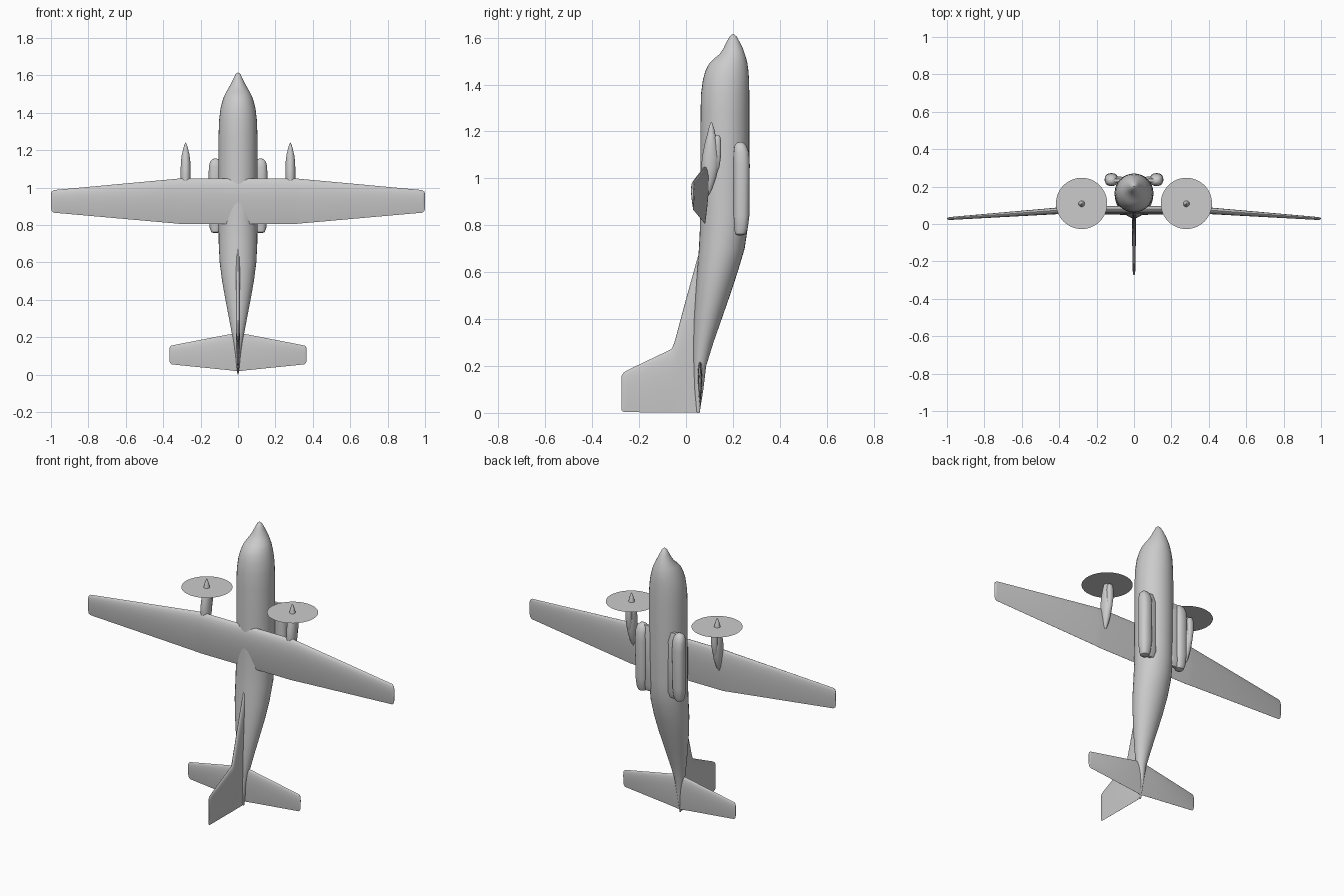
import bpy, bmesh
from math import sin, cos, pi, copysign


def make_object(name, rings, angle=40):
    """Skin a list of closed rings, cap both ends, shade smooth."""
    bm = bmesh.new()
    rows = [[bm.verts.new(p) for p in r] for r in rings]
    n = len(rows[0])
    for a, b in zip(rows, rows[1:]):
        for i in range(n):
            j = (i + 1) % n
            bm.faces.new((a[i], a[j], b[j], b[i]))
    bm.faces.new(rows[0])
    bm.faces.new(rows[-1])
    bmesh.ops.recalc_face_normals(bm, faces=bm.faces)
    me = bpy.data.meshes.new(name)
    bm.to_mesh(me)
    bm.free()
    ob = bpy.data.objects.new(name, me)
    bpy.context.collection.objects.link(ob)
    bpy.ops.object.select_all(action='DESELECT')
    ob.select_set(True)
    bpy.context.view_layer.objects.active = ob
    bpy.ops.object.shade_smooth_by_angle(angle=angle * pi / 180)
    return ob


def body(name, stations, x=0, n=32, power=1.0):
    """Upright body; stations are (z, y_min, y_max, half_width)."""
    rings = []
    for z, y0, y1, w in stations:
        ring = []
        for i in range(n):
            t = 2 * pi * i / n
            c, s = (copysign(abs(v) ** power, v) for v in (cos(t), sin(t)))
            ring.append((x + w * c, (y0 + y1) / 2 + (y1 - y0) / 2 * s, z))
        rings.append(ring)
    return make_object(name, rings)


def airfoil(z_te, z_le, thick, upper=0.5, n=12):
    """Closed section as (z, offset) pairs, upper side is negative offset."""
    us = [(1 - cos(pi * i / n)) / 2 for i in range(n + 1)]

    def t(u):
        return thick * 10 * (.2969 * u ** .5 - .126 * u - .3516 * u * u
                             + .2843 * u ** 3 - .1015 * u ** 4)
    chord = z_le - z_te
    pts = [(z_le - u * chord, -t(u) * upper) for u in us]
    return pts + [(z_le - u * chord, t(u) * (1 - upper)) for u in us[-1:0:-1]]


def wing(name, half, upper=0.5):
    """Full span surface; half sections are (x, y, z_te, z_le, thickness)."""
    secs = [(-s[0],) + s[1:] for s in half[::-1] if s[0] > 0] + half
    return make_object(name, [[(x, y + o, z) for z, o in airfoil(a, b, t * .5 / .5005, upper)]
                              for x, y, a, b, t in secs], 50)


# fuselage with stepped windscreen and upswept tail
body("fuselage", [
    (1.615, .198, .204, .003), (1.605, .186, .216, .014), (1.58, .172, .230, .026),
    (1.555, .160, .242, .038), (1.53, .143, .251, .052), (1.51, .119, .257, .064),
    (1.49, .099, .262, .074), (1.46, .083, .266, .084), (1.42, .072, .269, .094),
    (1.36, .064, .270, .101), (1.28, .062, .270, .104), (1.05, .061, .270, .104),
    (.85, .060, .266, .104), (.78, .059, .262, .104), (.70, .055, .250, .103),
    (.60, .047, .220, .098), (.50, .040, .187, .085), (.40, .034, .152, .067),
    (.30, .031, .117, .048), (.20, .032, .086, .029), (.10, .036, .074, .013),
    (.0, .046, .058, .003)])

# main wing with dihedral outer panels
wing("main_wing", [
    (0, .081, .805, 1.05, .040), (.30, .081, .805, 1.05, .040),
    (.34, .079, .809, 1.046, .038), (.985, .031, .866, .987, .016),
    (.996, .030, .874, .978, .011), (1.0, .030, .89, .965, .003)], .6)

# tailplane
wing("tailplane", [
    (0, .060, .018, .222, .022), (.05, .060, .024, .215, .022),
    (.355, .060, .055, .156, .014), (.363, .060, .062, .15, .009),
    (.367, .060, .075, .138, .003)])

# vertical fin with long dorsal fillet
fin = [(.06, .002, .70, .024), (.0, .002, .485, .024), (-.05, .002, .298, .022),
       (-.062, .002, .272, .021), (-.25, .003, .182, .014),
       (-.266, .004, .172, .012), (-.274, .01, .16, .004)]
make_object("vertical_fin", [[(o, y, z) for z, o in airfoil(a, b, t)]
                             for y, a, b, t in fin], 50)

for side, tag in ((1, "right"), (-1, "left")):
    x = side * .28
    # landing gear fairing on the belly flank
    body("gear_fairing_" + tag, [
        (.757, .220, .240, .008), (.762, .210, .254, .022), (.785, .206, .263, .030),
        (.84, .203, .270, .035), (1.06, .203, .272, .036), (1.11, .203, .269, .035),
        (1.14, .207, .258, .028), (1.152, .217, .246, .016), (1.156, .227, .237, .004)],
        side * .121, 24, .85)
    # saddle joining the fairing to the hull
    body("fairing_saddle_" + tag, [
        (.765, .222, .240, .03), (.80, .217, .252, .04), (1.10, .217, .254, .04),
        (1.15, .225, .242, .03)], side * .085, 16, .8)
    # engine nacelle, ending under the wing
    body("nacelle_" + tag, [
        (.925, .088, .096, .004), (.95, .078, .110, .014), (1.0, .070, .128, .023),
        (1.05, .066, .140, .027), (1.09, .068, .142, .027), (1.14, .078, .136, .025),
        (1.18, .088, .128, .020), (1.19, .091, .126, .017)], x, 20)
    # chin air intake
    body("intake_" + tag, [
        (1.0, .110, .124, .006), (1.05, .112, .143, .015), (1.10, .115, .150, .018),
        (1.15, .118, .150, .018), (1.175, .120, .147, .016), (1.182, .123, .143, .012)],
        x, 16, .8)
    # spinner
    body("spinner_" + tag, [
        (1.188, .091, .125, .017), (1.205, .094, .122, .014), (1.225, .100, .116, .008),
        (1.236, .104, .112, .004), (1.24, .107, .109, .001)], x, 16)
    # propeller disc
    bpy.ops.mesh.primitive_circle_add(vertices=48, radius=.137, fill_type='NGON',
                                      location=(x, .11, 1.19))
    bpy.context.object.name = "propeller_disc_" + tag
